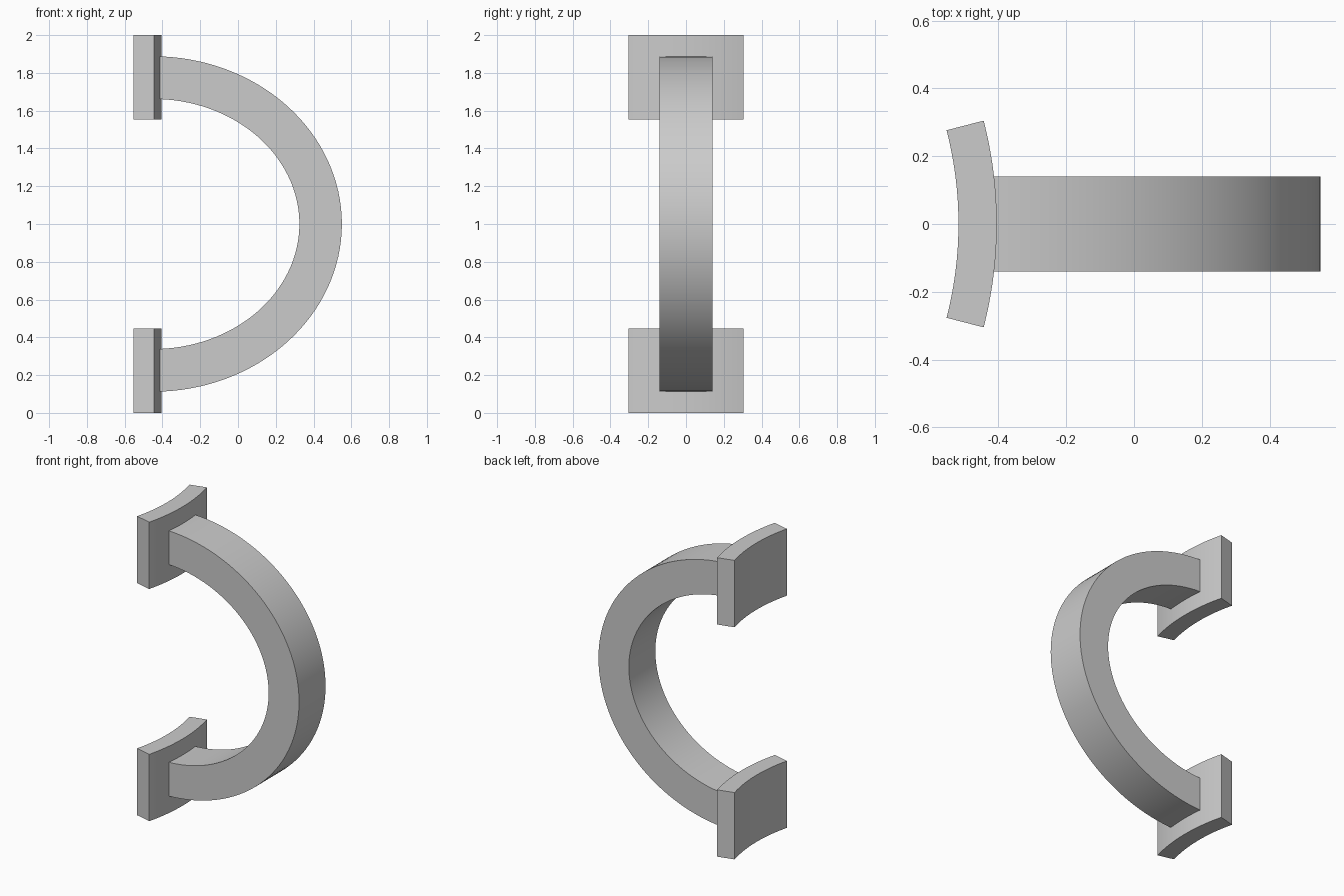
import bpy, bmesh, math

if "Cube" in bpy.data.objects:
    bpy.data.objects.remove(bpy.data.objects["Cube"])

grey = bpy.data.materials.new("light grey")
grey.diffuse_color = (0.6, 0.6, 0.6, 1)
grey.use_nodes = True
grey.node_tree.nodes["Principled BSDF"].inputs["Base Color"].default_value = grey.diffuse_color


def band(name, outer, inner, offset, mat):
    """Solid strip between two matching curves, extruded along offset."""
    bm = bmesh.new()
    lo = [(bm.verts.new(a), bm.verts.new(b)) for a, b in zip(outer, inner)]
    faces = [bm.faces.new((p[0], q[0], q[1], p[1])) for p, q in zip(lo, lo[1:])]
    ext = bmesh.ops.extrude_face_region(bm, geom=faces, use_keep_orig=True)
    new = [g for g in ext["geom"] if isinstance(g, bmesh.types.BMVert)]
    bmesh.ops.translate(bm, verts=new, vec=offset)
    bmesh.ops.recalc_face_normals(bm, faces=bm.faces)
    mesh = bpy.data.meshes.new(name)
    bm.to_mesh(mesh)
    bm.free()
    mesh.materials.append(mat)
    obj = bpy.data.objects.new(name, mesh)
    bpy.context.collection.objects.link(obj)
    bpy.ops.object.select_all(action='DESELECT')
    obj.select_set(True)
    bpy.context.view_layer.objects.active = obj
    bpy.ops.object.shade_smooth_by_angle(angle=math.radians(30))
    return obj


def angles(limit, steps):
    return [math.radians(-limit + 2 * limit * i / steps) for i in range(steps + 1)]


# Half-elliptical grip, ends buried in the mounting plates
def ellipse(a, b):
    return [(-0.45 + a * math.cos(t), -0.14, 1 + b * math.sin(t)) for t in angles(90, 64)]


band("grip", ellipse(1.0, 0.888), ellipse(0.775, 0.662), (0, 0.28, 0), grey)


# Curved mounting plates, bottom and top
def arc(r, z):
    return [(-1.623 + r * math.cos(t), r * math.sin(t), z) for t in angles(14.5, 24)]


for name, z in (("lower_plate", 0), ("upper_plate", 1.553)):
    band(name, arc(1.218, z), arc(1.105, z), (0, 0, 0.447), grey)
